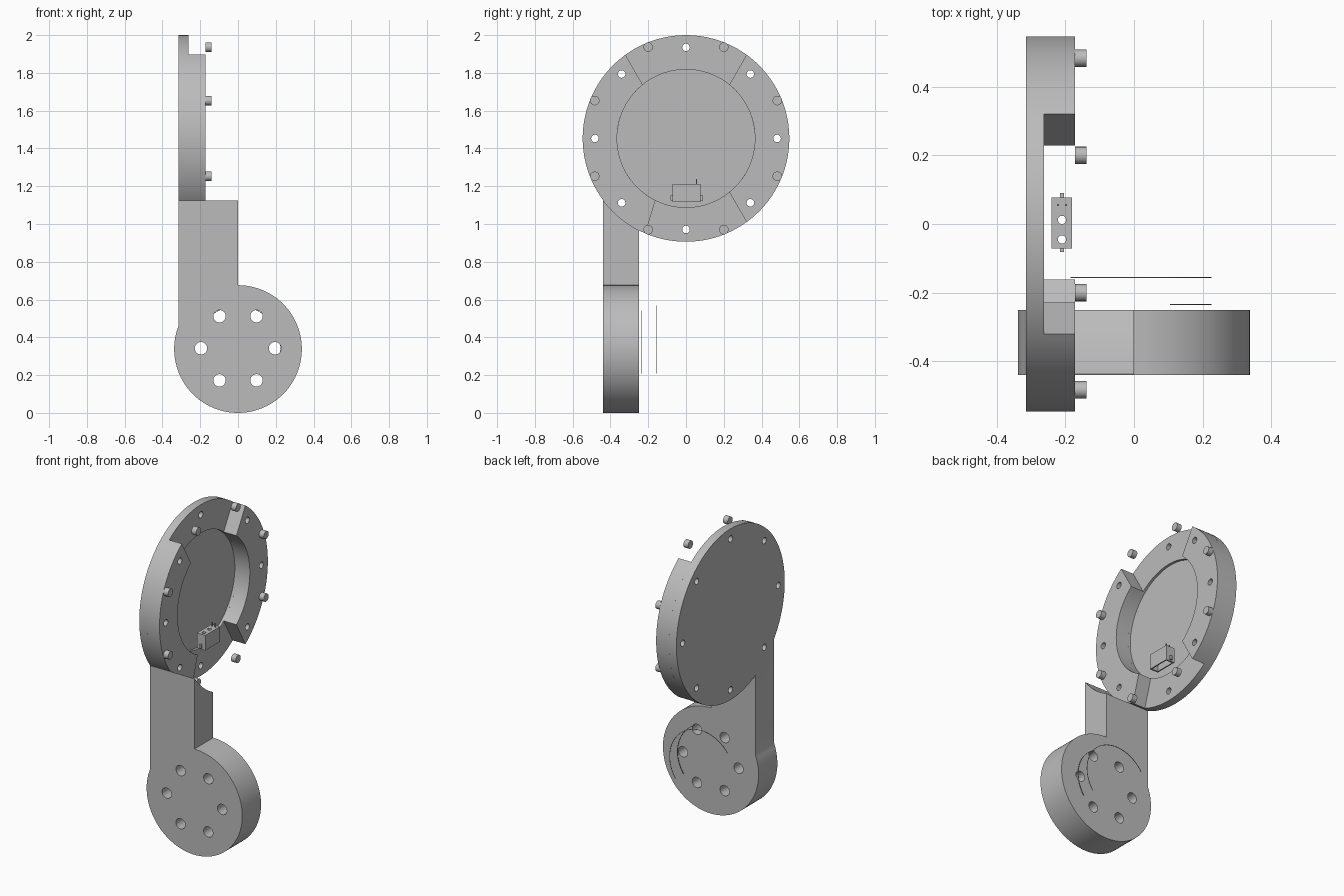
import bpy, bmesh
from math import cos, sin, radians, acos, degrees

cube = bpy.data.objects.get("Cube")
if cube:
    bpy.data.objects.remove(cube, do_unlink=True)

grey = bpy.data.materials.new("plain grey")
grey.use_nodes = True
grey.diffuse_color = (0.5, 0.5, 0.5, 1)
grey.node_tree.nodes["Principled BSDF"].inputs["Base Color"].default_value = (0.5, 0.5, 0.5, 1)

AXIS = {"x": lambda u, v, w: (w, u, v),
        "y": lambda u, v, w: (u, w, v),
        "z": lambda u, v, w: (u, v, w)}


def arc(c, r, a, b, n=48):
    return [(c[0] + r * cos(radians(a + (b - a) * i / n)),
             c[1] + r * sin(radians(a + (b - a) * i / n))) for i in range(n + 1)]


def circle(c, r, n=32):
    return arc(c, r, 0, 360, n)[:-1]


def ring(c, r, n, start=0):
    """Evenly spaced centres on a bolt circle."""
    return arc(c, r, start, start + 360, n)[:-1]


def extrude(name, outlines, axis, lo, hi):
    """Extrude one or more closed outlines along an axis."""
    bm = bmesh.new()
    for pts in outlines:
        low = [bm.verts.new(AXIS[axis](u, v, lo)) for u, v in pts]
        top = [bm.verts.new(AXIS[axis](u, v, hi)) for u, v in pts]
        bm.faces.new(low[::-1])
        bm.faces.new(top)
        for i in range(len(pts)):
            j = (i + 1) % len(pts)
            bm.faces.new((low[i], low[j], top[j], top[i]))
    bmesh.ops.recalc_face_normals(bm, faces=bm.faces)
    mesh = bpy.data.meshes.new(name)
    bm.to_mesh(mesh)
    bm.free()
    mesh.materials.append(grey)
    ob = bpy.data.objects.new(name, mesh)
    bpy.context.collection.objects.link(ob)
    return ob


def select(ob):
    bpy.ops.object.select_all(action="DESELECT")
    ob.select_set(True)
    bpy.context.view_layer.objects.active = ob


def cut(ob, outlines, axis, lo, hi):
    """Cut extruded outlines out of an object."""
    cutter = extrude("cutter", outlines, axis, lo, hi)
    cutter.hide_render = True
    mod = ob.modifiers.new("cut", "BOOLEAN")
    mod.operation, mod.solver, mod.object = "DIFFERENCE", "EXACT", cutter
    select(ob)
    bpy.ops.object.modifier_apply(modifier=mod.name)
    bpy.data.objects.remove(cutter, do_unlink=True)


def smooth(ob):
    select(ob)
    bpy.ops.object.shade_smooth_by_angle(angle=radians(30))


def box(u0, u1, v0, v1):
    return [(u0, v0), (u1, v0), (u1, v1), (u0, v1)]


HUB, R_OUT, R_IN = (0, 1.453), 0.547, 0.365
BACK, STEP, FACE = -0.315, -0.262, -0.172
bolt_holes = [circle(p, 0.02, 20) for p in ring(HUB, 0.482, 8)]

# Large disc: back plate with a shallow round recess
plate = extrude("back_plate", [circle(HUB, R_OUT, 96)], "x", BACK, STEP)
cut(plate, [circle(HUB, R_IN, 96)], "x", -0.278, 0)
cut(plate, bolt_holes, "x", -0.5, 0)
smooth(plate)

# Raised rim segments: (outer start, outer end, inner start, inner end)
for name, a, b, c, d in (("rim_segment_rear", -54.1, 54.1, -51.1, 51.1),
                         ("rim_segment_front", 125.9, 246.9, 128.9, 243.7)):
    outline = arc(HUB, R_OUT, a, b) + arc(HUB, R_IN, d, c)
    rim = extrude(name, [outline], "x", STEP, FACE)
    cut(rim, bolt_holes, "x", -0.5, 0)
    smooth(rim)

# Screw heads around the rim
for i, p in enumerate(ring(HUB, 0.523, 8, 22.5)):
    screw = extrude(f"screw_{i + 1}", [circle(p, 0.025, 24)], "x", FACE, -0.139)
    smooth(screw)

# Arm with round lower joint, hollowed on top to follow the large disc
LOW, R_LOW, Y0, Y1 = (0, 0.338), 0.338, -0.44, -0.25
start = 180 - degrees(acos(-BACK / R_LOW))
arm = extrude("arm_and_joint", [arc(LOW, R_LOW, start, 450, 80) + [(0, 1.125), (BACK, 1.125)]],
              "y", Y0, Y1)
cut(arm, [circle(HUB, R_OUT, 96)], "x", -0.6, 0.6)
cut(arm, [circle(p, 0.033, 28) for p in ring((0, 0.342), 0.196, 6)], "y", -0.6, 0)
smooth(arm)

# Hair-thin arcs behind the joint
for name, y, end in (("thin_arc_outer", -0.157, 145), ("thin_arc_inner", -0.236, 62)):
    outline = arc((0, 0.342), 0.226, -36, end) + arc((0, 0.342), 0.223, end, -36)
    extrude(name, [outline], "y", y, y + 0.003)

# Small socket in the recess, open underneath
X0, X1 = -0.24, -0.18
XM = (X0 + X1) / 2
socket = extrude("socket_body", [box(X0, X1, -0.072, 0.077)], "z", 1.117, 1.213)
cut(socket, [box(X0 + 0.008, X1 - 0.008, -0.062, 0.067)], "z", 1.0, 1.195)
cut(socket, [circle((XM, y), 0.012, 20) for y in (0.012, -0.045)], "z", 1.1, 1.3)
smooth(socket)
extrude("socket_pins", [box(XM + s - 0.003, XM + s + 0.003, 0.052, 0.058)
                        for s in (-0.012, 0.012)], "z", 1.13, 1.238)
extrude("socket_tabs", [box(XM - 0.006, XM + 0.006, a, b)
                        for a, b in ((-0.082, -0.072), (0.077, 0.09))], "z", 1.125, 1.15)
